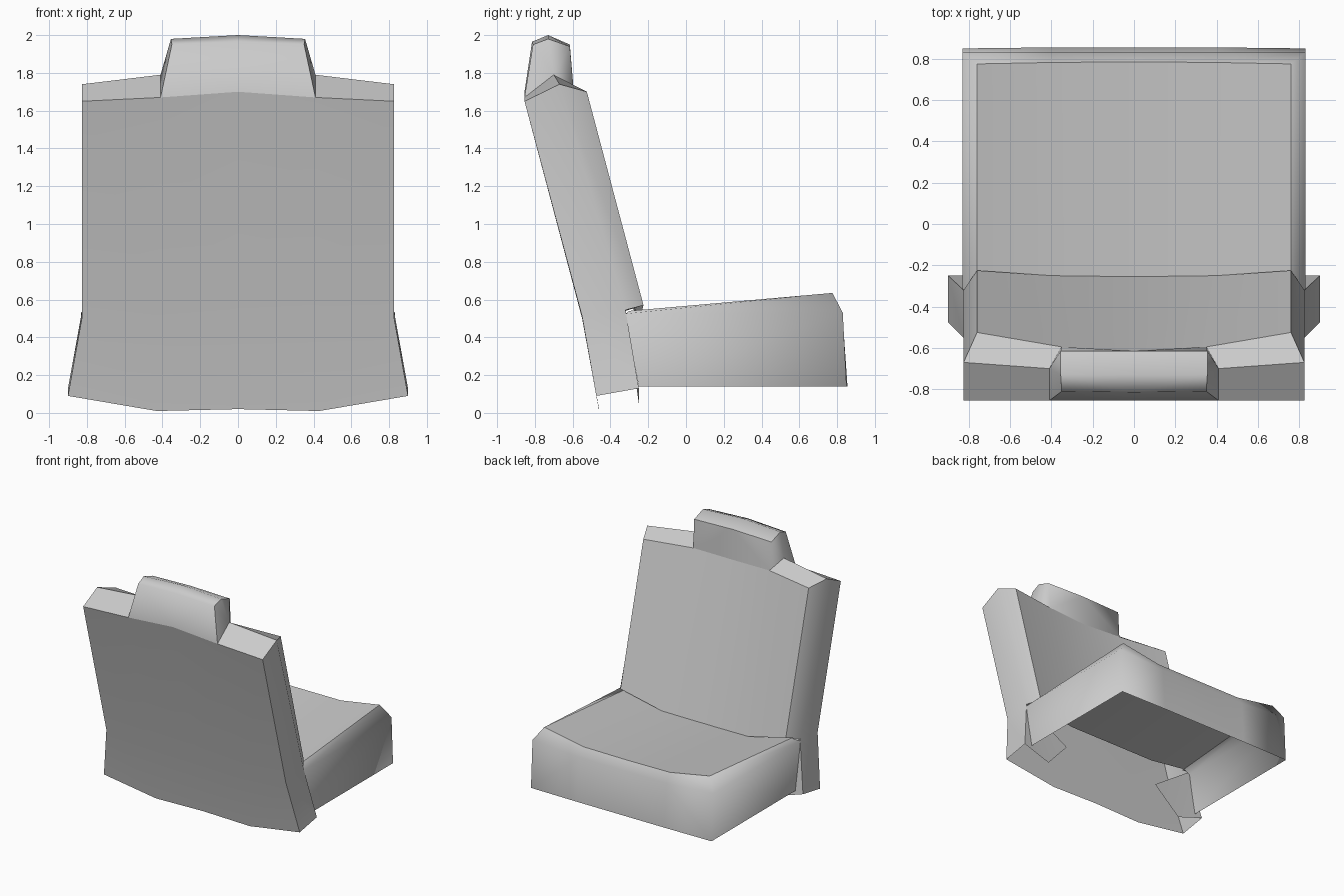
import bpy, bmesh, math

cube = bpy.data.objects.get("Cube")
if cube:
    bpy.data.objects.remove(cube, do_unlink=True)

GREY = (0.6, 0.6, 0.6, 1)
mat = bpy.data.materials.new("plain grey")
mat.use_nodes = True
mat.diffuse_color = GREY
mat.node_tree.nodes["Principled BSDF"].inputs["Base Color"].default_value = GREY
mat.node_tree.nodes["Principled BSDF"].inputs["Roughness"].default_value = 0.8


def half_shell(name, polygons, centre, smooth):
    """Left half of a shell, mirrored; normals point away from centre."""
    bm = bmesh.new()
    for poly in polygons:
        bm.faces.new([bm.verts.new(p) for p in poly])
    bmesh.ops.remove_doubles(bm, verts=bm.verts, dist=0.001)
    bm.normal_update()
    for f in bm.faces:
        m = f.calc_center_median()
        if sum(f.normal[i] * (m[i] - centre[i]) for i in range(3)) < 0:
            f.normal_flip()
    me = bpy.data.meshes.new(name)
    bm.to_mesh(me)
    bm.free()
    me.materials.append(mat)
    ob = bpy.data.objects.new(name, me)
    bpy.context.collection.objects.link(ob)
    mir = ob.modifiers.new("mirror", 'MIRROR')
    mir.use_clip = True
    bpy.ops.object.select_all(action='DESELECT')
    ob.select_set(True)
    bpy.context.view_layer.objects.active = ob
    bpy.ops.object.modifier_apply(modifier=mir.name)
    bpy.ops.object.shade_smooth_by_angle(angle=math.radians(smooth))


def loft(rows):
    """Quads between neighbouring rows of points."""
    return [(a[i], a[i + 1], b[i + 1], b[i])
            for a, b in zip(rows, rows[1:]) for i in range(len(a) - 1)]


# Backrest: rear sheet with flared skirt, rows running from middle to side
rear = [
    [(0, -.46, .02), (.43, -.46, .01), (.9, -.475, .09)],
    [(0, -.55, .5), (.42, -.55, .5), (.825, -.55, .51)],
    [(0, -.855, 1.7), (.41, -.855, 1.67), (.825, -.855, 1.65)],
]
front = [
    [(0, -.61, 1.7), (.35, -.595, 1.71), (.76, -.525, 1.7)],
    [(0, -.255, .47), (.4, -.25, .475), (.76, -.225, .57)],
]
ridge_in, ridge_out = (.41, -.7, 1.79), (.825, -.67, 1.74)
crease, skirt_front = (.825, -.32, .545), (.9, -.25, .13)
shoulder = loft([rear[2][1:], [ridge_in, ridge_out], front[0][1:]])
sides = loft([[rear[2][2], rear[1][2], rear[0][2]],
              [ridge_out, crease, skirt_front]])
bevel = [(ridge_out, front[0][2], front[1][2], crease)]
lip = [(crease, front[1][2], (.76, -.32, .54))]
half_shell("backrest", loft(rear) + loft(front) + shoulder + sides + bevel + lip,
           (0, -.45, .85), 30)

# Small flaps folded in behind the cushion
flap_low = (.66, -.25, .05)
half_shell("skirt_flap", [(crease, skirt_front, flap_low),
                          (crease, flap_low, (.45, -.28, .28))],
           (.7, -.5, .3), 60)

# Headrest: arched profile, lofted from middle to side
middle = [(0, -.855, 1.7), (0, -.815, 1.965), (0, -.73, 2),
          (0, -.615, 1.95), (0, -.61, 1.7)]
side = [(.41, -.855, 1.67), (.35, -.81, 1.95), (.355, -.73, 1.98),
        (.355, -.615, 1.94), (.35, -.595, 1.71)]
cap = [(a, b, ridge_in) for a, b in zip(side, side[1:])]
half_shell("headrest", loft([middle, side]) + cap, (0, -.71, 1.75), 65)

# Cushion: dished top, falling towards the backrest
back_edge = [(0, -.265, .47), (.4, -.265, .47), (.76, -.3, .54)]
front_edge = [(0, .785, .57), (.4, .782, .572), (.76, .775, .635)]
half_shell("cushion_top", loft([back_edge, front_edge]), (0, .25, .2), 60)

# Cushion border: rounded rim and straight walls, open underneath
border = [
    front_edge + [back_edge[2]],
    [(0, .83, .5), (.4, .83, .5), (.83, .83, .53), (.83, -.32, .525)],
    [(0, .855, .14), (.4, .855, .14), (.83, .85, .14), (.83, -.25, .14)],
]
half_shell("cushion_border", loft(border), (0, .25, .2), 95)
